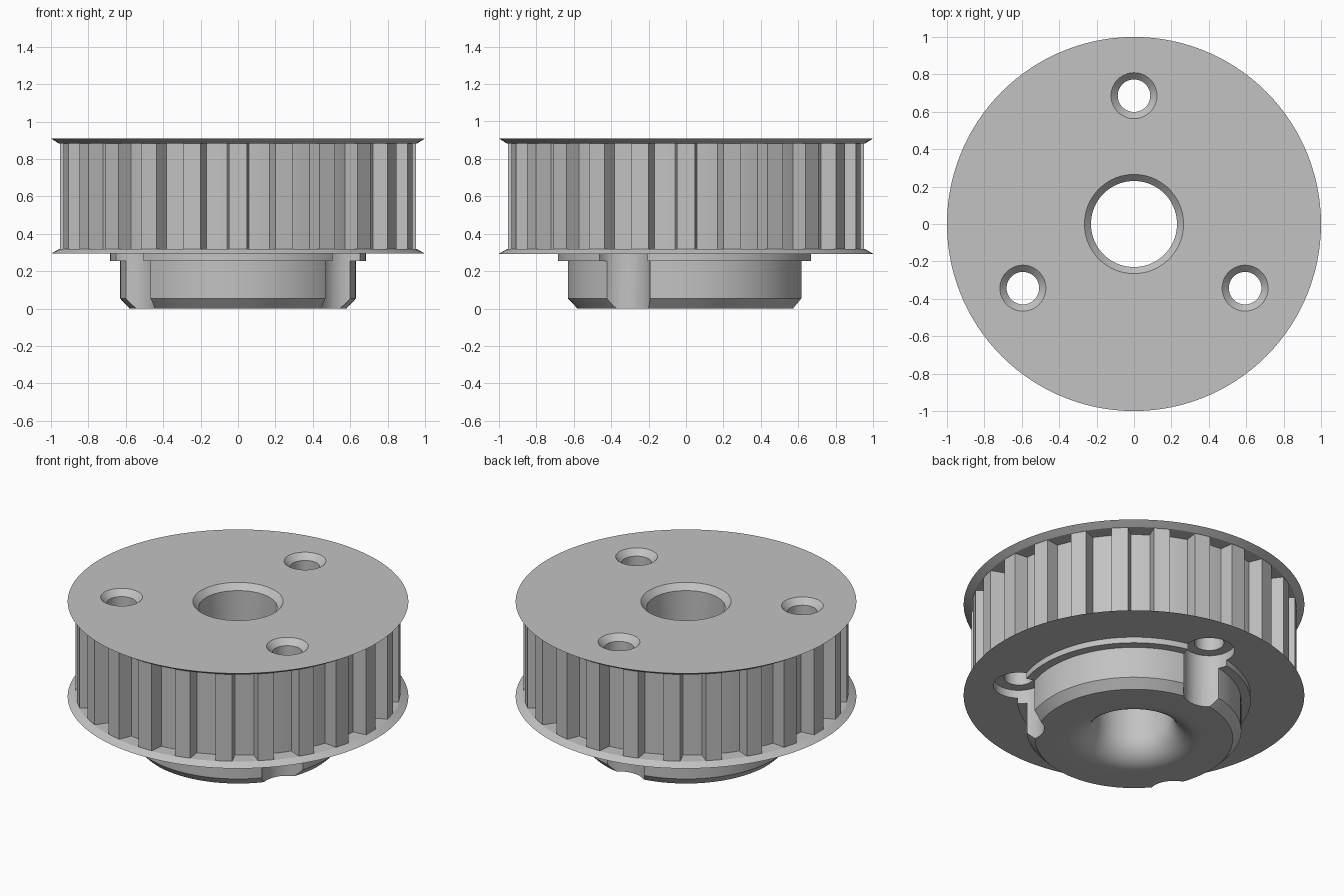
import bpy, bmesh
from math import sin, cos, pi, radians
from mathutils import Matrix, Vector

if "Cube" in bpy.data.objects:
    bpy.data.objects.remove(bpy.data.objects["Cube"], do_unlink=True)

TEETH = 24
BORE = 0.23
FILLET = 0.16
HOLE_CIRCLE = 0.686

metal = bpy.data.materials.new("grey metal")
GREY = (0.54, 0.54, 0.54, 1)
metal.diffuse_color = GREY
metal.use_nodes = True
metal.node_tree.nodes["Principled BSDF"].inputs["Base Color"].default_value = GREY


def add_object(name, bm):
    bmesh.ops.recalc_face_normals(bm, faces=bm.faces)
    mesh = bpy.data.meshes.new(name)
    bm.to_mesh(mesh)
    bm.free()
    mesh.materials.append(metal)
    obj = bpy.data.objects.new(name, mesh)
    bpy.context.collection.objects.link(obj)
    return obj


def lathe(name, profile, steps):
    """Turn a closed (radius, height) profile around z."""
    bm = bmesh.new()
    verts = [bm.verts.new((r, 0, z)) for r, z in profile]
    edges = [bm.edges.new((v, verts[i - 1])) for i, v in enumerate(verts)]
    bmesh.ops.spin(bm, geom=verts + edges, cent=(0, 0, 0), axis=(0, 0, 1),
                   angle=2 * pi, steps=steps, use_duplicate=False)
    bmesh.ops.remove_doubles(bm, verts=bm.verts, dist=1e-5)
    return add_object(name, bm)


def activate(obj):
    bpy.ops.object.select_all(action='DESELECT')
    obj.select_set(True)
    bpy.context.view_layer.objects.active = obj


# Turned body: flared bore mouth, chamfered hub, step ring, flanges and core
flare = [(BORE + FILLET * (1 - cos(a)), FILLET * (1 - sin(a)))
         for a in (radians(i * 9) for i in range(11))]
body = lathe("pulley_body", flare + [
    (0.58, 0), (0.63, 0.053), (0.63, 0.255),
    (0.685, 0.255), (0.685, 0.293),
    (1.0, 0.293), (0.957, 0.318), (0.868, 0.318),
    (0.868, 0.882), (0.957, 0.882), (1.0, 0.909),
    (0.265, 0.909), (BORE, 0.872)], 120)

# Screw holes: countersunk on top, wide clearance cut through the hub below
for i in range(3):
    cutter = lathe("hole_cutter", [
        (0, -0.1), (0.15, -0.1), (0.15, 0.345), (0.087, 0.345),
        (0.087, 0.872), (0.123, 0.909), (0.133, 0.919), (0, 0.919)], 48)
    angle = radians(90 + 120 * i)
    cutter.location = (HOLE_CIRCLE * cos(angle), HOLE_CIRCLE * sin(angle), 0)
    cutter.hide_render = True
    mod = body.modifiers.new("hole", 'BOOLEAN')
    mod.operation = 'DIFFERENCE'
    mod.solver = 'EXACT'
    mod.object = cutter
    activate(body)
    bpy.ops.object.modifier_apply(modifier=mod.name)
    bpy.data.objects.remove(cutter, do_unlink=True)

activate(body)
bpy.ops.object.shade_smooth_by_angle(angle=radians(25))

# Belt teeth: tapered prisms standing on the core between the flanges
bm = bmesh.new()
for i in range(TEETH):
    turn = Matrix.Rotation(2 * pi * i / TEETH, 4, 'Z')
    section = [(0.86, -0.059), (0.952, -0.048), (0.952, 0.048), (0.86, 0.059)]
    base = bm.faces.new([bm.verts.new(turn @ Vector((x, y, 0.316)))
                         for x, y in section])
    top = bmesh.ops.extrude_face_region(bm, geom=[base], use_keep_orig=True)
    bmesh.ops.translate(bm, vec=(0, 0, 0.568), verts=[
        v for v in top["geom"] if isinstance(v, bmesh.types.BMVert)])
add_object("belt_teeth", bm)
